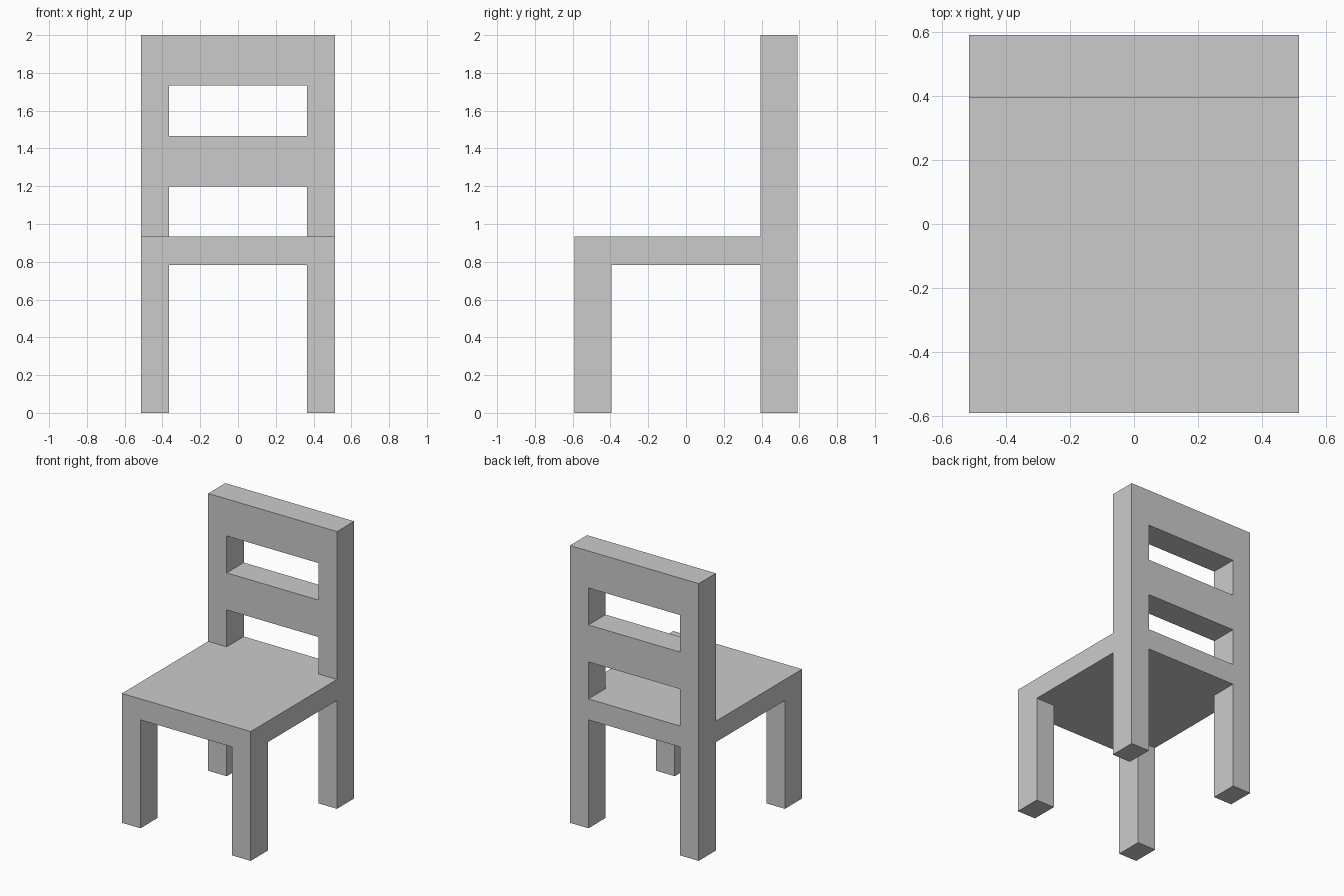
import bpy
import bmesh
from math import radians

if "Cube" in bpy.data.objects:
    bpy.data.objects.remove(bpy.data.objects["Cube"])

# Main dimensions
HALF_W, HALF_D = 0.514, 0.589       # outer half width and half depth
IN_X, IN_Y = 0.366, 0.394           # inner faces of the legs
SEAT_LOW, SEAT_TOP, TOP = 0.782, 0.933, 2.0
STEP = (TOP - SEAT_TOP) / 4         # back is split into equal gaps and slats


def box(name, x, y, z):
    """Box object spanning the (min, max) ranges on each axis."""
    bm = bmesh.new()
    bmesh.ops.create_cube(bm, size=1)
    for v in bm.verts:
        v.co = [r[0] if c < 0 else r[1] for c, r in zip(v.co, (x, y, z))]
    mesh = bpy.data.meshes.new(name)
    bm.to_mesh(mesh)
    bm.free()
    obj = bpy.data.objects.new(name, mesh)
    bpy.context.collection.objects.link(obj)
    return obj


full_x, back_y = (-HALF_W, HALF_W), (IN_Y, HALF_D)

# Seat slab, running through to the back
chair = box("seat", full_x, (-HALF_D, HALF_D), (SEAT_LOW, SEAT_TOP))
parts = []

# Front legs and full-height back posts, left and right
for side, x in (("left", (-HALF_W, -IN_X)), ("right", (IN_X, HALF_W))):
    parts.append(box(f"front_leg_{side}", x, (-HALF_D, -IN_Y), (0, SEAT_TOP)))
    parts.append(box(f"back_post_{side}", x, back_y, (0, TOP)))

# Middle slat and top rail of the back
for name, i in (("middle_slat", 1), ("top_rail", 3)):
    z = SEAT_TOP + i * STEP
    parts.append(box(name, full_x, back_y, (z, z + STEP)))

# Fuse the flush parts into one seamless wooden frame
for part in parts:
    mod = chair.modifiers.new(part.name, 'BOOLEAN')
    mod.operation, mod.solver, mod.object = 'UNION', 'EXACT', part
fused = bpy.data.meshes.new_from_object(
    chair.evaluated_get(bpy.context.evaluated_depsgraph_get()))
chair.modifiers.clear()
for part in parts:
    bpy.data.objects.remove(part)

# Clean up flat regions left by the union
bm = bmesh.new()
bm.from_mesh(fused)
bmesh.ops.remove_doubles(bm, verts=bm.verts, dist=1e-4)
bmesh.ops.dissolve_limit(bm, angle_limit=radians(1), verts=bm.verts, edges=bm.edges)
bm.to_mesh(fused)
bm.free()
chair.data = fused
chair.name = fused.name = "chair_frame"
